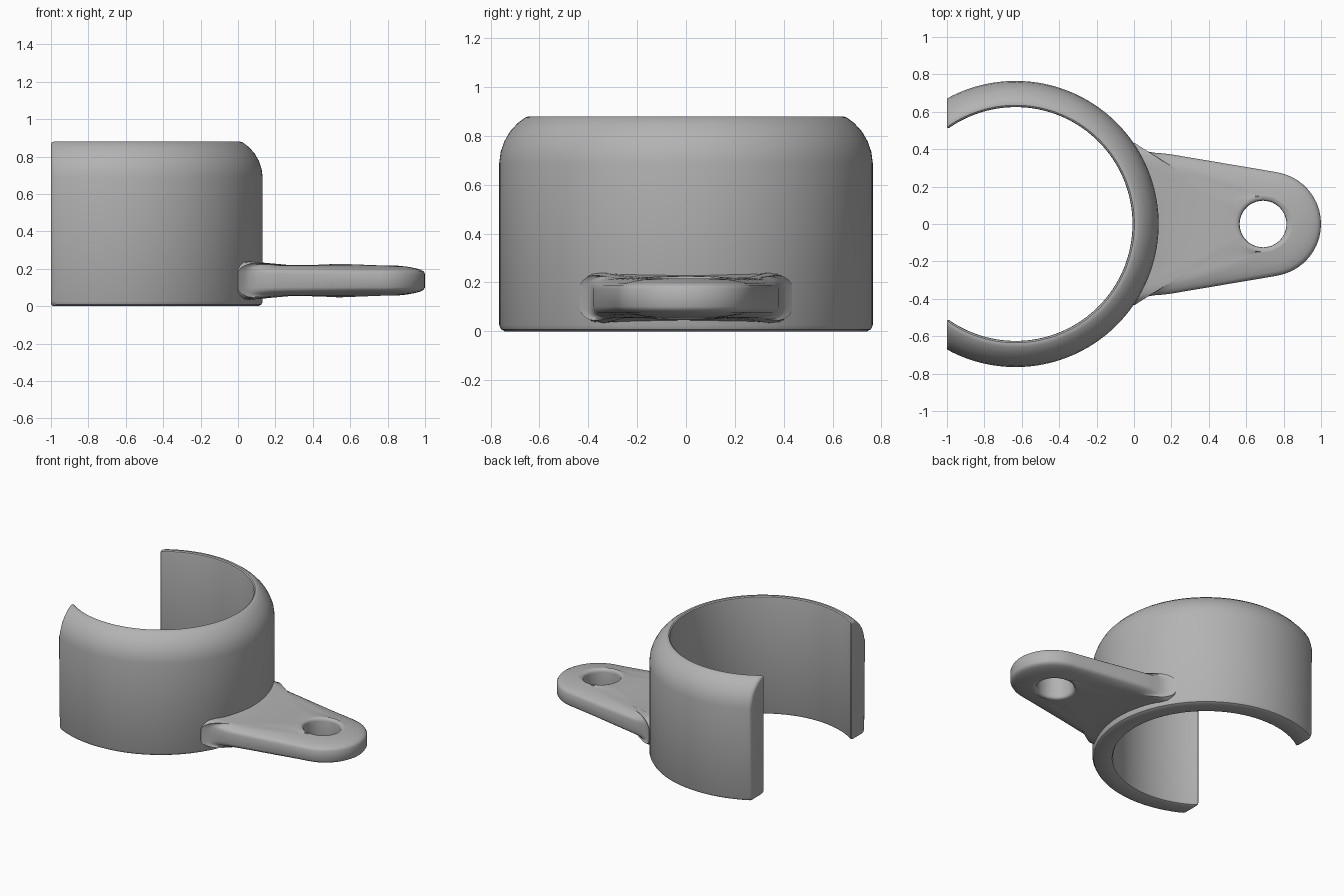
import bpy, bmesh
from math import sin, cos, acos, atan2, radians, hypot, pi
from mathutils import Vector

if "Cube" in bpy.data.objects:
    bpy.data.objects.remove(bpy.data.objects["Cube"])

grey = bpy.data.materials.new("plain grey")
grey.use_nodes = True
colour = (0.45, 0.45, 0.45, 1)
grey.diffuse_color = colour
grey.node_tree.nodes["Principled BSDF"].inputs["Base Color"].default_value = colour


def finish(bm, name, angle):
    bmesh.ops.recalc_face_normals(bm, faces=bm.faces)
    mesh = bpy.data.meshes.new(name)
    bm.to_mesh(mesh)
    bm.free()
    mesh.materials.append(grey)
    obj = bpy.data.objects.new(name, mesh)
    bpy.context.collection.objects.link(obj)
    bpy.ops.object.select_all(action='DESELECT')
    obj.select_set(True)
    bpy.context.view_layer.objects.active = obj
    bpy.ops.object.shade_smooth_by_angle(angle=radians(angle))
    return obj


def bridge(bm, a, b, closed):
    for i in range(len(a) if closed else len(a) - 1):
        j = (i + 1) % len(a)
        bm.faces.new((a[i], a[j], b[j], b[i]))


# Open clip ring: wall profile swept round, every row ending on the same flat plane
CENTRE_X, END_X, STEPS = -0.633, -1.0, 96
profile = [(0.645, 0), (0.742, 0), (0.757, 0.008), (0.765, 0.025), (0.765, 0.69),
           (0.759, 0.735), (0.744, 0.778), (0.721, 0.818), (0.69, 0.852),
           (0.658, 0.876), (0.645, 0.88), (0.635, 0.88), (0.627, 0.874),
           (0.625, 0.862), (0.625, 0.02), (0.632, 0.006)]
bm = bmesh.new()
rows = []
for r, z in profile:
    limit = acos((END_X - CENTRE_X) / r)
    rows.append([bm.verts.new((CENTRE_X + r * cos(t), r * sin(t), z))
                 for t in (limit * (2 * i / STEPS - 1) for i in range(STEPS + 1))])
for k, row in enumerate(rows):
    bridge(bm, row, rows[(k + 1) % len(rows)], False)
caps = [bm.faces.new([row[i] for row in rows]) for i in (0, -1)]
# Soft rim around the two cut ends
rim = [e for f in caps for e in f.edges]
bmesh.ops.bevel(bm, geom=rim, offset=0.018, segments=3, profile=0.5,
                affect='EDGES', clamp_overlap=True)
finish(bm, "clip_ring", 35)

# Mounting tab outline: rounded tip, tapering side, flare, edge buried in the ring
hole = Vector((0.69, 0))
half = [(0.72 + 0.28 * cos(radians(a)), 0.28 * sin(radians(a))) for a in range(0, 81, 8)]
half += [(0.769 - 0.569 * k / 7, 0.276 + 0.096 * k / 7) for k in range(1, 8)]
half += [(0.15, 0.378), (0.1, 0.382), (0.06, 0.391), (0.03, 0.407), (0.0, 0.435)]
FREE = len(half)
half += [(CENTRE_X + 0.7 * cos(radians(a)), 0.7 * sin(radians(a))) for a in range(35, -1, -5)]
outline = [Vector(p) for p in half]
outline += [Vector((p[0], -p[1])) for p in half[-2:0:-1]]
buried = [i >= FREE and i <= len(outline) - FREE for i in range(len(outline))]

# Rounded edge: (inset from the outline, half thickness)
edge = [(0, 0.036), (0.008, 0.05), (0.025, 0.059), (0.06, 0.068), (0.1, 0.075), (0.15, 0.08)]
MID_Z = 0.137


def flare(x, h):
    k = min(max((0.26 - x) / 0.2, 0), 1)
    return h + 0.025 * k * k * (h / 0.08) ** 2


def half_layers():
    layers = []
    for inset, h in edge:
        ring = []
        for p, deep in zip(outline, buried):
            q = p + (hole - p).normalized() * inset * (0.1 if deep else 1)
            ring.append((q.x, q.y, flare(q.x, h)))
        layers.append(ring)
    # Rim and wall of the screw hole, matched to the outline by direction
    rims = []
    for r, lift in ((0.15, 0.084), (0.135, 0.082), (0.127, 0.074), (0.125, 0.06)):
        ring = []
        for p in outline:
            a = atan2(p.y, p.x - hole.x)
            x = hole.x + r * cos(a)
            ring.append((x, r * sin(a), lift - 0.04 * (x - hole.x)))
        rims.append(ring)
    # Broad face between edge and hole
    inner = layers[-1]
    for f in (0.2, 0.4, 0.6, 0.8):
        ring = []
        for a, b in zip(inner, rims[0]):
            x, y = (a[i] + (b[i] - a[i]) * f for i in (0, 1))
            ring.append((x, y, flare(x, 0.08 + (b[2] - 0.08) * f ** 3)))
        layers.append(ring)
    return layers + rims


bm = bmesh.new()
layers = half_layers()
top = [[bm.verts.new((x, y, MID_Z + h)) for x, y, h in ring] for ring in layers]
bottom = [[bm.verts.new((x, y, MID_Z - h)) for x, y, h in ring] for ring in layers]
stack = top[::-1] + bottom
for k, ring in enumerate(stack):
    bridge(bm, ring, stack[(k + 1) % len(stack)], True)
finish(bm, "mounting_tab", 50)
